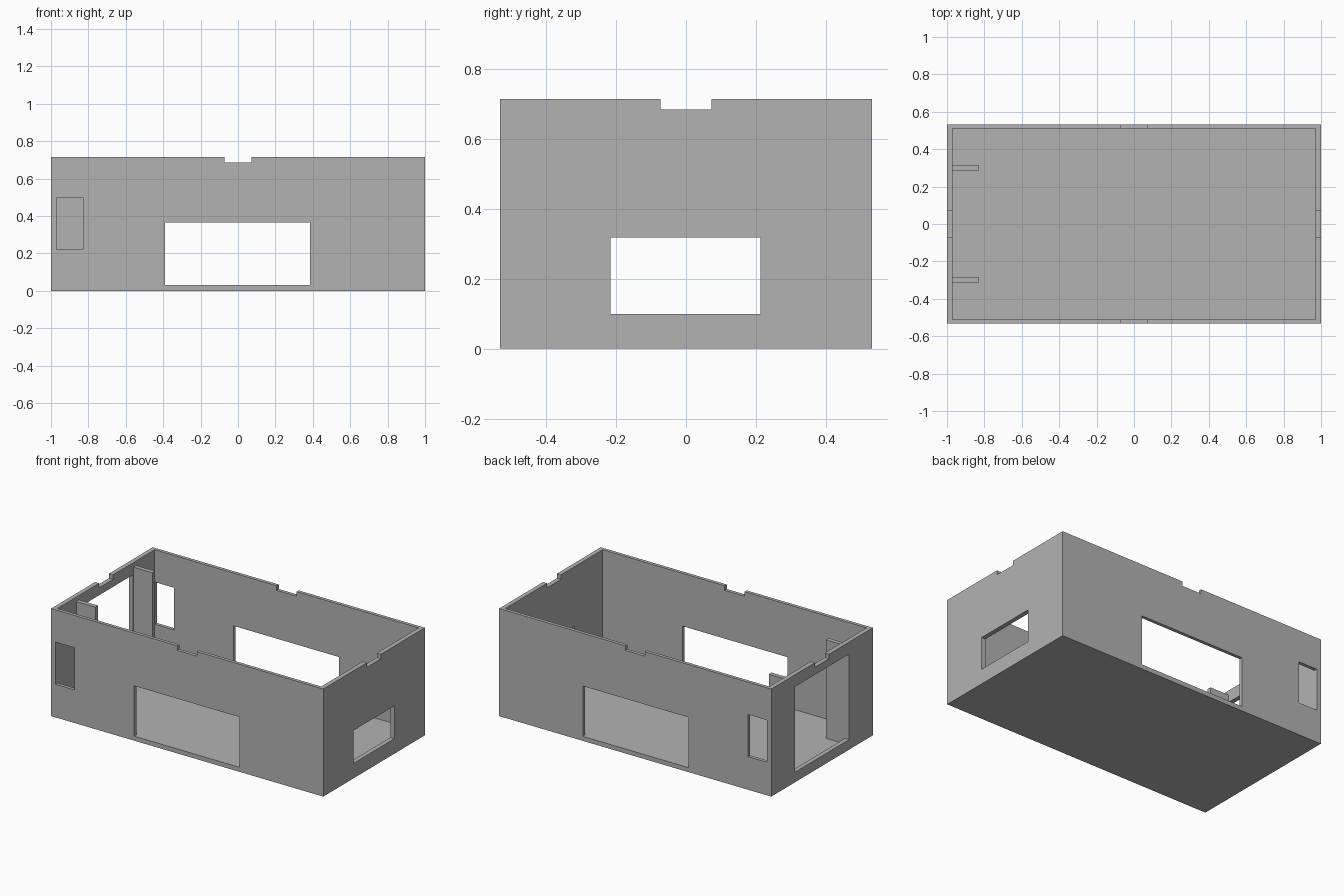
import bpy

if "Cube" in bpy.data.objects:
    bpy.data.objects.remove(bpy.data.objects["Cube"])

grey = bpy.data.materials.new("light_grey")
grey.diffuse_color = (0.45, 0.45, 0.45, 1)
grey.use_nodes = True
grey.node_tree.nodes["Principled BSDF"].inputs["Base Color"].default_value = grey.diffuse_color

X, Y, H = 1.0, 0.533, 0.715      # outer half sizes and height
IX, IY, FLOOR = 0.97, 0.511, 0.03  # inner half sizes and floor level
RIM = 0.685                      # notch bottom and rib top


def box(name, x0, x1, y0, y1, z0, z1):
    verts = [(x, y, z) for x in (x0, x1) for y in (y0, y1) for z in (z0, z1)]
    faces = [(0, 1, 3, 2), (4, 6, 7, 5), (0, 4, 5, 1),
             (2, 3, 7, 6), (0, 2, 6, 4), (1, 5, 7, 3)]
    mesh = bpy.data.meshes.new(name)
    mesh.from_pydata(verts, [], faces)
    mesh.materials.append(grey)
    ob = bpy.data.objects.new(name, mesh)
    bpy.context.collection.objects.link(ob)
    return ob


case = box("case_shell", -X, X, -Y, Y, 0, H)

# Cavity, then openings; those along y pass through both long walls
cutters = [
    box("cavity_cutter", -IX, IX, -IY, IY, FLOOR, 1),
    box("long_wall_window_cutter", -0.39, 0.385, -1, 1, FLOOR, 0.364),
    box("small_window_cutter", -IX, -0.83, -1, 1, 0.22, 0.50),
    box("long_wall_notch_cutter", -0.073, 0.073, -1, 1, RIM, 1),
    box("end_wall_notch_cutter", -2, 2, -0.073, 0.073, RIM, 1),
    box("right_window_cutter", 0.5, 2, -0.216, 0.214, 0.10, 0.318),
    box("left_opening_cutter", -2, -0.5, -0.285, 0.285, 0.067, 0.635),
]
for c in cutters:
    mod = case.modifiers.new(c.name, 'BOOLEAN')
    mod.operation = 'DIFFERENCE'
    mod.solver = 'EXACT'
    mod.object = c

# Bake the cuts and remove the cutters
bpy.context.view_layer.update()
deps = bpy.context.evaluated_depsgraph_get()
baked = bpy.data.meshes.new_from_object(case.evaluated_get(deps))
case.modifiers.clear()
case.data = baked
for c in cutters:
    bpy.data.objects.remove(c)

# Upright ribs beside the left opening
box("rib_back", -IX, -0.83, 0.287, 0.316, FLOOR, RIM)
box("rib_front", -IX, -0.83, -0.312, -0.283, FLOOR, RIM)
